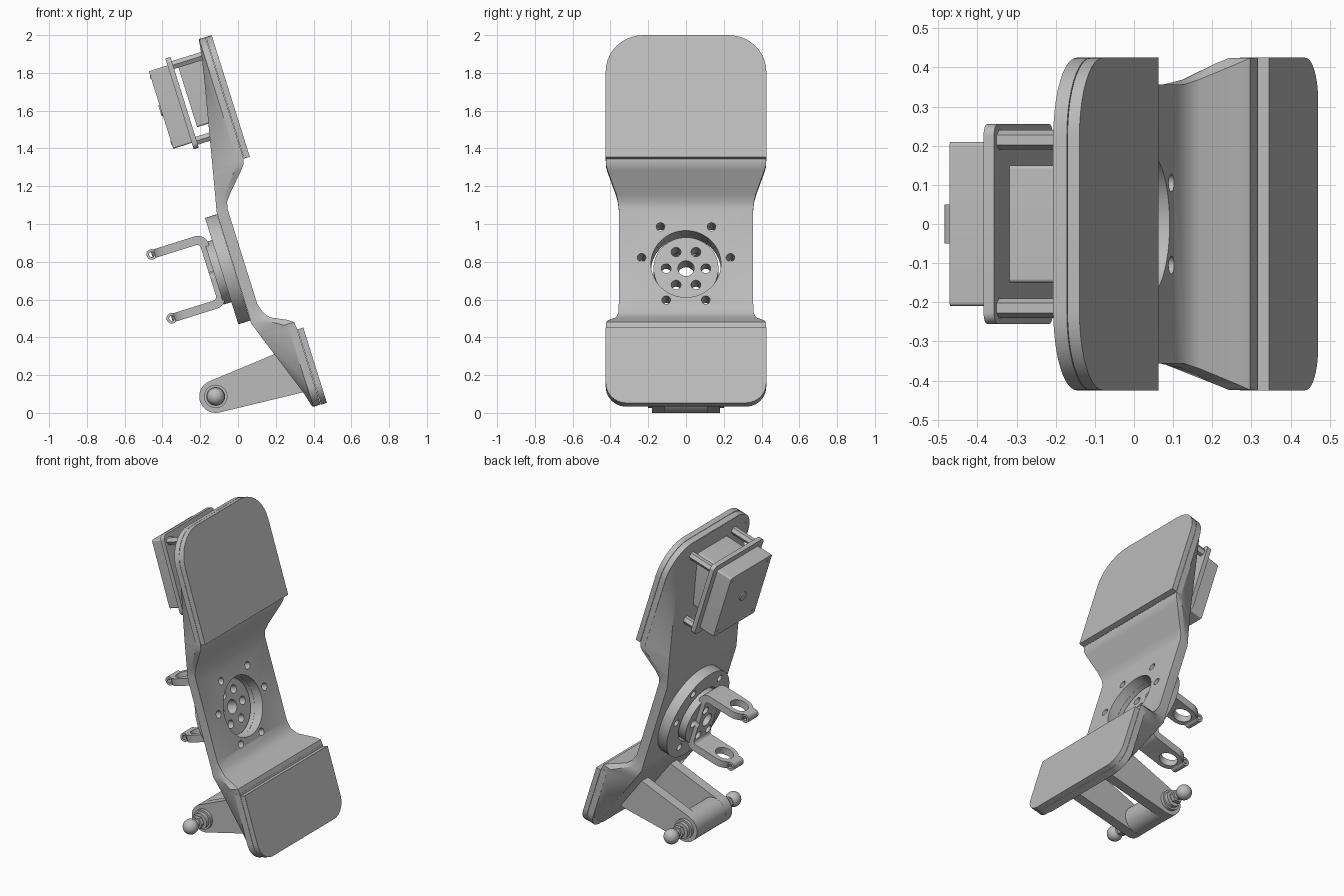
import bpy, bmesh, math
from mathutils import Matrix, Vector

cube = bpy.data.objects.get("Cube")
if cube:
    bpy.data.objects.remove(cube)

grey = bpy.data.materials.new("plain_grey")
grey.use_nodes = True
COLOUR = (0.5, 0.5, 0.5, 1)
grey.diffuse_color = COLOUR
grey.node_tree.nodes["Principled BSDF"].inputs["Base Color"].default_value = COLOUR

# Local frame: x is plate thickness, z runs up the plate; it leans back
TILT = Matrix.Rotation(math.radians(-17.4), 4, "Y")
FLAT = Matrix.Identity(4)


def finish(name, bm, frame=TILT):
    bmesh.ops.recalc_face_normals(bm, faces=bm.faces)
    bm.transform(frame)
    mesh = bpy.data.meshes.new(name)
    bm.to_mesh(mesh)
    bm.free()
    mesh.materials.append(grey)
    ob = bpy.data.objects.new(name, mesh)
    bpy.context.collection.objects.link(ob)
    return ob


def prism(name, outline, axis, lo, hi, frame=TILT):
    """Extrude a 2D outline along an axis from lo to hi."""
    place = {"x": lambda a, b, t: (t, a, b),
             "y": lambda a, b, t: (a, t, b),
             "z": lambda a, b, t: (a, b, t)}[axis]
    bm = bmesh.new()
    ends = [[bm.verts.new(place(a, b, t)) for a, b in outline] for t in (lo, hi)]
    bm.faces.new(ends[0])
    bm.faces.new(ends[1])
    for i in range(len(outline)):
        j = i - 1
        bm.faces.new((ends[0][j], ends[0][i], ends[1][i], ends[1][j]))
    return finish(name, bm, frame)


def arc(centre, r, start=0, end=360, n=40):
    full = end - start == 360
    steps = [math.radians(start + (end - start) * i / (n if full else n - 1)) for i in range(n)]
    return [(centre[0] + r * math.cos(t), centre[1] + r * math.sin(t)) for t in steps]


def rounded(corners, n=10):
    """Round right-angled corners given as (a, b, radius)."""
    out = []
    for i, (a, b, r) in enumerate(corners):
        p = Vector((a, b))
        if not r:
            out.append((a, b))
            continue
        t1 = p + (Vector(corners[i - 1][:2]) - p).normalized() * r
        t2 = p + (Vector(corners[(i + 1) % len(corners)][:2]) - p).normalized() * r
        c = t1 + t2 - p
        for k in range(n + 1):
            t = math.pi / 2 * k / n
            out.append(tuple(c + (t2 - c) * math.cos(math.pi / 2 - t) * 1.0 + (t1 - c) * math.cos(t)))
    return out


def panel(half, z0, z1, r_low, r_high):
    return rounded([(-half, z0, r_low), (half, z0, r_low), (half, z1, r_high), (-half, z1, r_high)])


def cut(target, cutters):
    for c in cutters:
        mod = target.modifiers.new("hole", "BOOLEAN")
        mod.operation, mod.solver, mod.object = "DIFFERENCE", "EXACT", c
        bpy.context.view_layer.objects.active = target
        bpy.ops.object.modifier_apply(modifier=mod.name)
    for c in cutters:
        c.hide_render = True


# Main body: six-sided sections (height, front, middle, back, wide half, back half)
sections = [
    (-.086, .43, .39, .385, .30, .29), (-.01, .43, .39, .365, .40, .35),
    (.05, .43, .39, .344, .424, .355), (.34, .43, .39, .24, .424, .355),
    (.37, .427, .37, .23, .424, .355), (.39, .40, .34, .223, .41, .355),
    (.432, .312, .27, .208, .37, .355), (.47, .284, .25, .21, .357, .355),
    (.52, .27, .24, .21, .356, .355), (1.05, .27, .24, .21, .356, .355),
    (1.085, .28, .25, .218, .36, .355), (1.12, .307, .27, .226, .37, .355),
    (1.22, .40, .36, .247, .415, .355), (1.247, .422, .38, .253, .424, .355),
    (1.275, .43, .395, .259, .424, .355), (1.75, .43, .395, .36, .424, .345),
    (1.88, .43, .395, .385, .37, .33), (1.948, .43, .395, .393, .24, .22)]
bm = bmesh.new()
rings = []
for z, f, m, b, w, v in sections:
    pts = [(f, w), (f, -w), (m, -w), (b, -v), (b, v), (m, w)]
    rings.append([bm.verts.new((x, y, z)) for x, y in pts])
for low, high in zip(rings, rings[1:]):
    for i in range(6):
        bm.faces.new((low[i - 1], low[i], high[i], high[i - 1]))
bm.faces.new(rings[0])
bm.faces.new(rings[-1])
body = finish("body", bm)

# Backing plates and pads at both ends
prism("upper_backing", panel(.425, 1.275, 1.95, 0, .2), "x", .395, .431)
prism("upper_pad", panel(.425, 1.275, 1.95, 0, .2), "x", .433, .465)
prism("lower_backing", panel(.425, -.088, .34, .11, 0), "x", .39, .431)
prism("lower_pad", panel(.425, -.09, .328, .11, 0), "x", .433, .465)

# Round mount behind the neck, with its hub
MID = .742
mount = prism("mount_disc", arc((0, MID), .295, n=64), "x", .142, .209)
hub = prism("mount_hub", arc((0, MID), .172, n=48), "x", .1, .19)
opening = prism("opening_cutter", arc((0, MID), .185, n=64), "x", .1, .4)
recess = prism("recess_cutter", arc((0, MID), .185, n=64), "x", .05, .3)
bolts = [prism("bolt_cutter", arc((s * y, MID + z), .023, n=16), "x", .0, .4)
         for y, z in ((.135, .206), (.235, .035), (.105, -.2)) for s in (-1, 1)]
vents = [prism("vent_cutter", arc(p, .026, n=16), "x", 0, .3)
         for p in arc((0, MID), .105, n=6)]
vents.append(prism("shaft_cutter", arc((0, MID), .043, n=24), "x", 0, .3))
cut(body, [opening] + bolts)
cut(mount, [recess] + bolts)

# U-shaped bracket with a ring clamp on each arm
LOW, HIGH, T = .56, .96, .046
bracket = prism("u_bracket", rounded([
    (-.1, LOW, 0), (.12, LOW, .06), (.12, HIGH, .06), (-.1, HIGH, 0),
    (-.1, HIGH - T, 0), (.12 - T, HIGH - T, .02), (.12 - T, LOW + T, .02),
    (-.1, LOW + T, 0)]), "y", -.085, .085)
cut(hub, vents)
rings_cut = prism("ring_cutter", arc((-.1, 0), .055, n=32), "z", .4, 1.1)
cut(bracket, vents + [rings_cut])
for side, z in (("lower", LOW), ("upper", HIGH - T)):
    ring = prism(side + "_clamp_ring", arc((-.1, 0), .085), "z", z, z + T)
    cut(ring, [rings_cut])
    lug = prism(side + "_clamp_screw", arc((-.185, z + T / 2), .028, n=20), "y", -.05, .05)
    bore = prism("lug_cutter", arc((-.185, z + T / 2), .014, n=12), "y", -.1, .1)
    cut(lug, [bore])
    bpy.data.objects.remove(bore)
for c in [opening, recess, rings_cut] + bolts + vents:
    bpy.data.objects.remove(c)

# Motor box on four posts
prism("motor_flange", panel(.255, 1.402, 1.905, .03, .03), "x", .194, .222)
prism("motor_cover", panel(.21, 1.437, 1.867, .01, .01), "x", .091, .194)
prism("motor_block", panel(.15, 1.508, 1.851, .01, .01), "x", .246, .39)
prism("motor_shaft", arc((0, 1.65), .03, n=20), "x", .084, .1)
for y in (-1, 1):
    for z in (1.44, 1.86):
        prism("motor_post", arc((y * .215, z), .025, n=6), "x", .21, .40)
    for z in (1.47, 1.835):
        prism("cover_screw", arc((y * .18, z), .01, n=10), "x", .088, .1)

# Lower fork: two tapered arms, a cross tube and a ball stud at each end
PIVOT = (-.118, .087)
arm = arc(PIVOT, .087, 113, 282.5, 24) + [(.37, .115), (.25, .335)]
for s, side in ((1, "left"), (-1, "right")):
    def span(name, outline, a, b):
        return prism(side + name, outline, "y", s * a, s * b, FLAT)
    span("_fork_arm", arm, .115, .18)
    span("_washer", arc(PIVOT, .062), .18, .2)
    span("_collar", arc(PIVOT, .05), .2, .225)
    span("_stud", arc(PIVOT, .026, n=20), .22, .3)
    span("_stud_nut", arc(PIVOT, .04, n=6), .235, .26)
    bm = bmesh.new()
    bmesh.ops.create_uvsphere(bm, u_segments=24, v_segments=14, radius=.047)
    finish(side + "_ball", bm, Matrix.Translation((PIVOT[0], s * .317, PIVOT[1])))
prism("cross_tube", arc(PIVOT, .0865), "y", -.12, .12, FLAT)

# Smooth the round surfaces, keep edges crisp
bpy.ops.object.select_all(action="DESELECT")
for ob in bpy.context.scene.objects:
    if ob.type == "MESH":
        ob.select_set(True)
        bpy.context.view_layer.objects.active = ob
bpy.ops.object.shade_smooth_by_angle(angle=math.radians(30))
